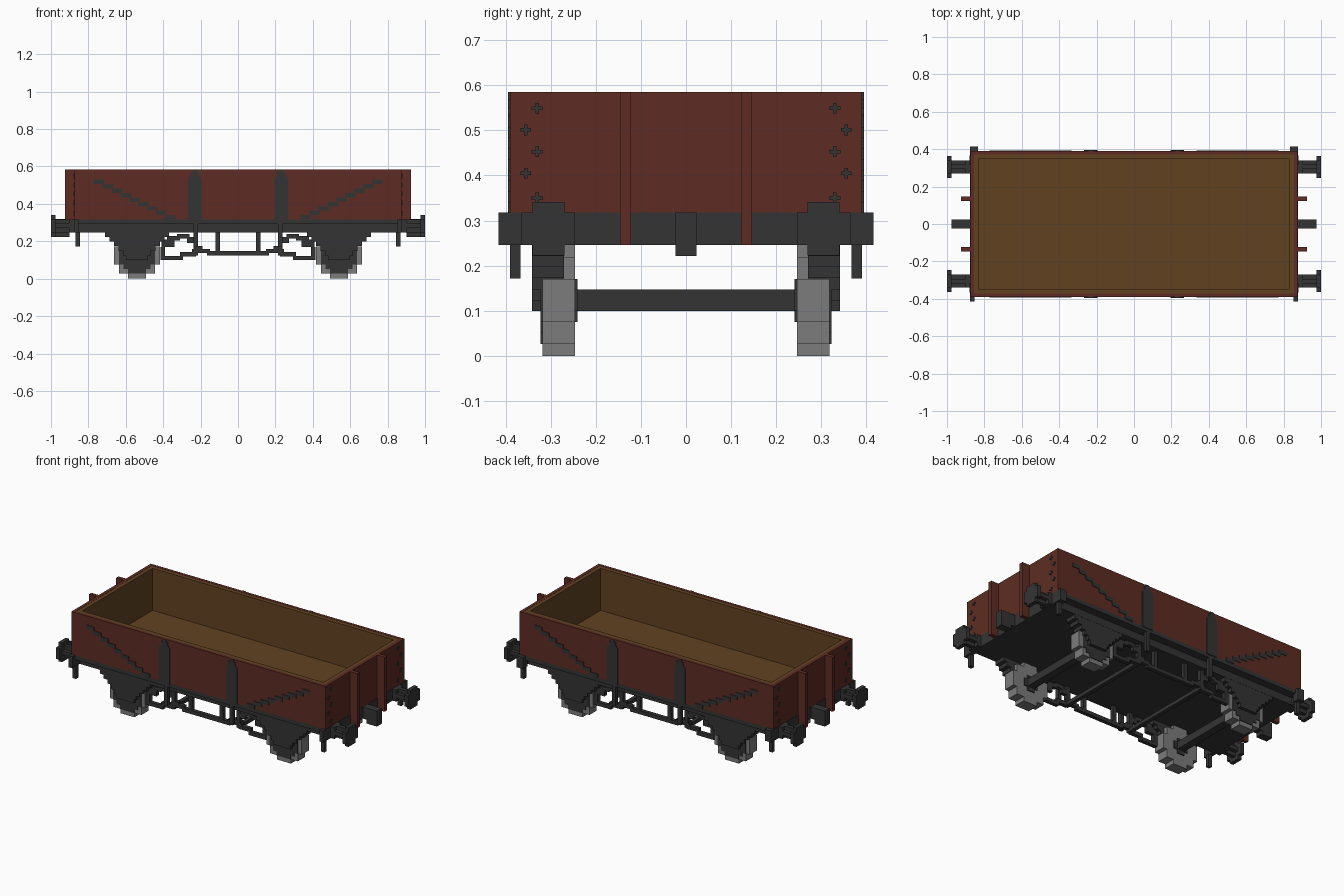
import bpy
import bmesh

cube = bpy.data.objects.get("Cube")
if cube:
    bpy.data.objects.remove(cube, do_unlink=True)


def make_material(name, rgb):
    lin = [((c / 255 + 0.055) / 1.055) ** 2.4 for c in rgb] + [1.0]
    m = bpy.data.materials.new(name)
    m.use_nodes = True
    m.diffuse_color = lin
    bsdf = m.node_tree.nodes["Principled BSDF"]
    bsdf.inputs["Base Color"].default_value = lin
    bsdf.inputs["Roughness"].default_value = 0.9
    return m


RED = make_material("red brown paint", (93, 44, 35))
WOOD = make_material("bare wood", (97, 66, 33))
DARK = make_material("dark grey iron", (52, 52, 52))
STEEL = make_material("light grey steel", (124, 124, 124))

V = 0.0238  # one block of the stepped style


def finish(name, bm, mat):
    bmesh.ops.recalc_face_normals(bm, faces=bm.faces)
    me = bpy.data.meshes.new(name)
    bm.to_mesh(me)
    bm.free()
    me.materials.append(mat)
    ob = bpy.data.objects.new(name, me)
    bpy.context.collection.objects.link(ob)
    return ob


def signs(mirror):
    for sx in ((1, -1) if "x" in mirror else (1,)):
        for sy in ((1, -1) if "y" in mirror else (1,)):
            yield sx, sy


def boxes(name, mat, spans, mirror=""):
    """Boxes given as (x0, x1, y0, y1, z0, z1), repeated by mirroring."""
    bm = bmesh.new()
    for x0, x1, y0, y1, z0, z1 in spans:
        for sx, sy in signs(mirror):
            vs = bmesh.ops.create_cube(bm, size=1)["verts"]
            for v in vs:
                v.co.x = sx * (x0 + (v.co.x + 0.5) * (x1 - x0))
                v.co.y = sy * (y0 + (v.co.y + 0.5) * (y1 - y0))
                v.co.z = z0 + (v.co.z + 0.5) * (z1 - z0)
    return finish(name, bm, mat)


def prism(name, mat, half, cx, y0, y1):
    """Symmetric x-z outline pushed along y, placed at all four corners."""
    outline = half + [(-x, z) for x, z in reversed(half)]
    bm = bmesh.new()
    for sx, sy in signs("xy"):
        f = bm.faces.new([bm.verts.new((sx * (cx + x), sy * y0, z)) for x, z in outline])
        new = bmesh.ops.extrude_face_region(bm, geom=[f])["geom"]
        for v in new:
            if isinstance(v, bmesh.types.BMVert):
                v.co.y = sy * y1
    return finish(name, bm, mat)


def stepped_disc(cz, steps):
    """Right half of a stepped disc from (half width, half height) pairs."""
    upper = []
    for i, (w, h) in enumerate(steps):
        upper.append((w, h))
        if i + 1 < len(steps):
            upper.append((w, steps[i + 1][1]))
    return [(x, cz + z) for x, z in upper] + [(x, cz - z) for x, z in reversed(upper)]


# Body: painted outer boards, wooden lining and floor
LX, LY, ZB, ZT = 0.875, 0.39, 0.316, 0.585
IX, IY, FX, FY = 0.855, 0.372, 0.832, 0.347
boxes("side_boards", RED, [(-LX, LX, IY, LY, ZB, ZT)], "y")
boxes("end_boards", RED, [(IX, LX, -IY, IY, ZB, ZT)], "x")
boxes("side_lining", WOOD, [(-IX, IX, FY, IY, ZB, ZT - 0.001)], "y")
boxes("end_lining", WOOD, [(FX, IX, -FY, FY, ZB, ZT - 0.001)], "x")
boxes("wooden_floor", WOOD, [(-FX, FX, -FY, FY, 0.31, 0.322)])
boxes("end_posts", RED, [(LX, 0.926, 0.122, 0.146, 0.246, ZT)], "xy")

# Underframe
boxes("underframe", DARK, [(-0.86, 0.86, -0.342, 0.342, 0.246, 0.312),
                           (-LX, LX, -LY, LY, 0.292, ZB)])
boxes("headstocks", DARK, [(0.852, 0.878, -0.415, 0.415, 0.246, 0.318)], "x")
boxes("headstock_brackets", DARK, [(0.835, 0.878, 0.37, 0.415, 0.246, 0.318)], "x")
boxes("sole_bar_clips", DARK, [(0.213, 0.237, 0.367, 0.39, 0.172, 0.295),
                               (0.845, 0.869, 0.367, 0.39, 0.172, 0.25)], "xy")

# Buffers and couplings
BY, BZ = 0.305, 0.282


def cross(x0, x1, a, b):
    return [(x0, x1, BY - a, BY + a, BZ - b, BZ + b),
            (x0, x1, BY - b, BY + b, BZ - a, BZ + a)]


boxes("buffer_heads", DARK, cross(0.976, 1.0, 2.5 * V, 1.5 * V), "xy")
boxes("buffer_shafts", DARK, cross(0.87, 0.98, 1.5 * V, 0.5 * V), "xy")
boxes("buffer_bases", DARK, cross(0.87, 0.903, 1.5 * V, 1.5 * V), "xy")
boxes("coupling_hooks", DARK, [(0.87, 0.926, -V, V, 0.246, 0.318),
                               (0.926, 0.975, -V, V, 0.222, 0.318),
                               (0.902, 0.95, -V, V, 0.222, 0.27)], "x")

# Wheels: steel tyres with dark centres on both faces
WX, WZ = 0.54, 0.123
tyre = stepped_disc(WZ, [(0.048, 0.123), (0.096, 0.096), (0.122, 0.048)])
centre = stepped_disc(WZ, [(0.048, 0.096), (0.072, 0.072), (0.096, 0.048)])
hub = stepped_disc(WZ, [(V, 2 * V), (2 * V, V)])
prism("wheels", STEEL, tyre, WX, 0.246, 0.318)
prism("wheel_centres", DARK, centre, WX, 0.318, 0.322)
prism("wheel_hubs", DARK, hub, WX, 0.24, 0.246)
boxes("axles", DARK, [(WX - V, WX + V, -0.25, 0.25, 0.1, 0.147)], "x")

# Springs and axle boxes
spring = [(0.172, 0.25), (0.172, 0.222), (0.148, 0.222), (0.148, 0.198),
          (0.122, 0.198), (0.122, 0.174), (0.098, 0.174), (0.098, 0.155)]
axle_box = [(0.098, 0.16), (0.098, 0.147), (0.075, 0.147), (0.075, 0.123),
            (0.06, 0.123), (0.06, 0.1)]
prism("springs", DARK, spring, WX, 0.27, 0.341)
prism("axle_boxes", DARK, axle_box, WX, 0.316, 0.341)

# Brake gear
R0, R1 = 0.293, 0.317
boxes("brake_hangers", DARK, [(0.213, 0.237, R0, R1, 0.15, 0.25),
                              (0.19, 0.213, R0, R1, 0.15, 0.174),
                              (0.095, 0.119, R0, R1, 0.125, 0.25)], "xy")
boxes("brake_rods", DARK, [(-0.166, 0.166, R0, R1, 0.124, 0.147),
                           (0.15, 0.246, R0, R1, 0.138, 0.16),
                           (0.225, 0.31, R0, R1, 0.12, 0.143),
                           (0.295, 0.41, R0, R1, 0.1, 0.122),
                           (0.39, 0.414, R0, R1, 0.1, 0.17)], "xy")
boxes("brake_links", DARK, [(0.31, 0.38, R0, R1, 0.205, 0.228),
                            (0.26, 0.325, R0, R1, 0.215, 0.238),
                            (0.23, 0.272, R0, R1, 0.19, 0.222),
                            (0.34, 0.41, R0, R1, 0.17, 0.21)], "xy")
boxes("brake_cross_rods", DARK, [(0.213, 0.237, -R1, R1, 0.124, 0.147)], "x")

# Ironwork on the sides: pointed straps and stepped diagonal braces
strap = [(0.012, 0.585), (0.012, 0.568), (0.023, 0.568), (0.023, 0.55),
         (0.036, 0.535), (0.036, 0.31)]
prism("side_straps", DARK, strap, 0.232, LY - 0.001, LY + 0.005)
boxes("diagonal_braces", DARK,
      [(0.335 + i * 2 * V, 0.335 + (i + 1) * 2 * V + 0.008, LY - 0.001, LY + 0.004,
        0.316 + i * V, 0.316 + (i + 1) * V) for i in range(9)], "xy")

# Bolt heads on the ends
bolts = []
for y, z in [(0.33, 0.549), (0.355, 0.501), (0.33, 0.453), (0.355, 0.405), (0.33, 0.35)]:
    for a, b in ((0.012, 0.004), (0.004, 0.012)):
        bolts.append((LX - 0.001, LX + 0.004, y - a, y + a, z - b, z + b))
boxes("end_bolts", DARK, bolts, "xy")
